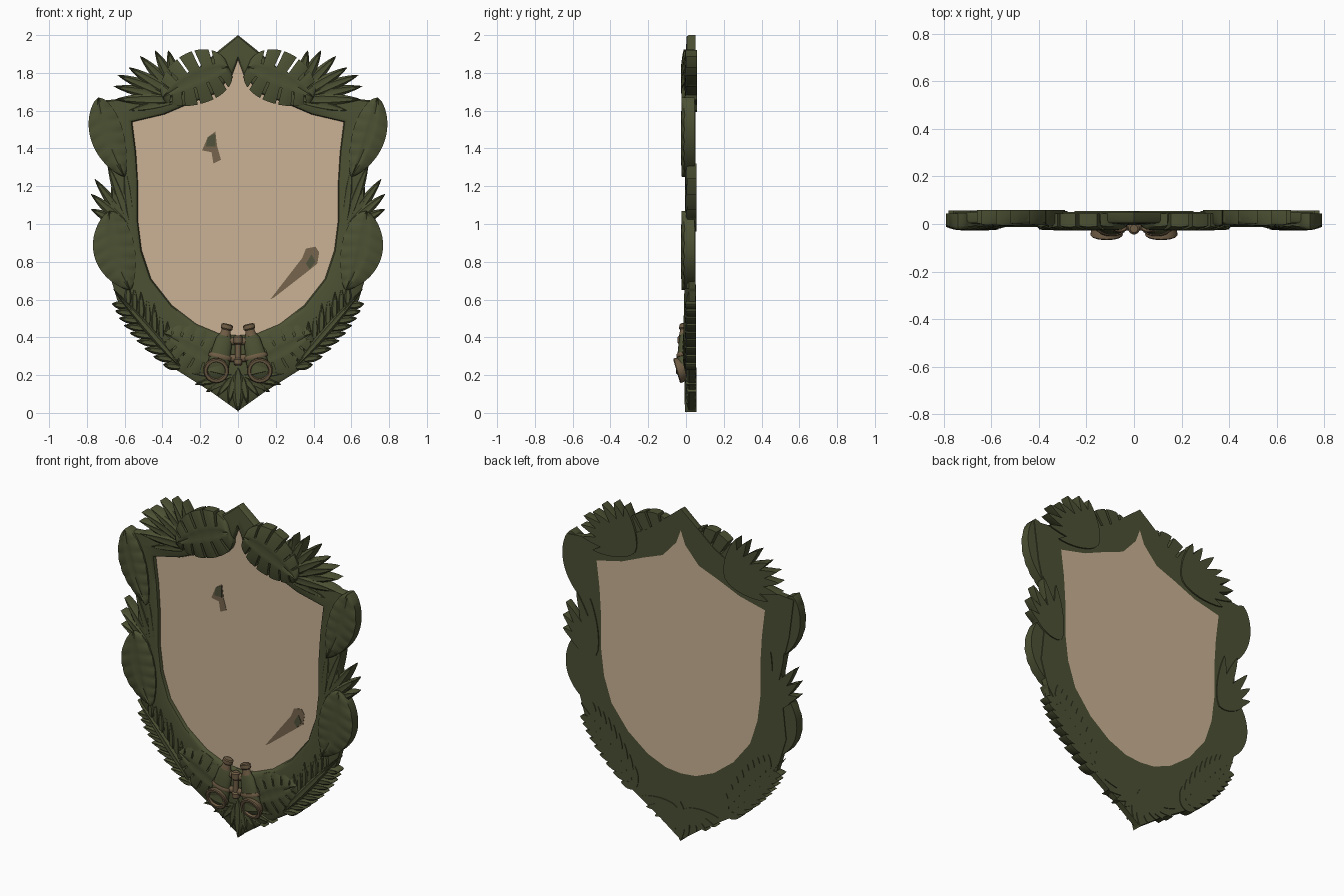
import bpy, bmesh, math
from mathutils import Vector

old = bpy.data.objects.get("Cube")
if old:
    bpy.data.objects.remove(old, do_unlink=True)


def material(name, rgb):
    m = bpy.data.materials.new(name)
    m.use_nodes = True
    m.diffuse_color = (*rgb, 1)
    m.node_tree.nodes["Principled BSDF"].inputs["Base Color"].default_value = (*rgb, 1)
    return m


GREEN = material("leaf_green", (0.072, 0.082, 0.033))
TAN = material("parchment_tan", (0.6, 0.45, 0.3))
BROWN = material("leather_brown", (0.16, 0.11, 0.06))
STAIN = material("stain_brown", (0.18, 0.13, 0.075))
MOSS = material("stain_moss", (0.085, 0.085, 0.045))


def finish(name, bm, mat, angle=40):
    bmesh.ops.recalc_face_normals(bm, faces=bm.faces[:])
    me = bpy.data.meshes.new(name)
    bm.to_mesh(me)
    bm.free()
    ob = bpy.data.objects.new(name, me)
    bpy.context.collection.objects.link(ob)
    me.materials.append(mat)
    bpy.ops.object.select_all(action="DESELECT")
    ob.select_set(True)
    bpy.context.view_layer.objects.active = ob
    bpy.ops.object.shade_smooth_by_angle(angle=math.radians(angle))
    return ob


def mirrored(half):
    # first and last points sit on the centre line
    return half + [(-x, z) for x, z in reversed(half[1:-1])]


def plate(name, outline, front, back, mat):
    bm = bmesh.new()
    face = bm.faces.new([bm.verts.new((x, front, z)) for x, z in outline])
    ext = bmesh.ops.extrude_face_region(bm, geom=[face], use_keep_orig=True)
    for v in ext["geom"]:
        if isinstance(v, bmesh.types.BMVert):
            v.co.y = back
    return finish(name, bm, mat, 20)


# Shield frame: a moulding swept between outer and inner outlines
outer = mirrored([(0, 2), (0.1, 1.92), (0.22, 1.82), (0.38, 1.73), (0.55, 1.67), (0.75, 1.65),
                  (0.72, 1.42), (0.67, 1.22), (0.68, 0.98), (0.7, 0.8), (0.64, 0.6),
                  (0.5, 0.39), (0.33, 0.23), (0.14, 0.11), (0, 0.01)])
inner = mirrored([(0, 1.87), (0.03, 1.79), (0.12, 1.69), (0.25, 1.64), (0.39, 1.58), (0.56, 1.54),
                  (0.54, 1.38), (0.53, 1.22), (0.53, 1.02), (0.51, 0.86), (0.46, 0.71),
                  (0.35, 0.57), (0.22, 0.47), (0.1, 0.42), (0, 0.41)])
bm = bmesh.new()
rings = []
for t, y in ((0, 0.05), (0, 0.015), (0.06, 0.004), (0.5, 0), (0.88, -0.004), (0.97, 0.003), (1, 0.015), (1, 0.05)):
    rings.append([bm.verts.new((a[0] + (b[0] - a[0]) * t, y, a[1] + (b[1] - a[1]) * t))
                  for a, b in zip(outer, inner)])
for a, b in zip(rings, rings[1:] + rings[:1]):
    for i in range(len(a)):
        k = (i + 1) % len(a)
        bm.faces.new((a[i], a[k], b[k], b[i]))
finish("shield_frame", bm, GREEN)

# Parchment panel with stains
plate("panel", inner, 0.02, 0.05, TAN)
plate("upper_stain", [(-0.19, 1.39), (-0.16, 1.46), (-0.12, 1.49), (-0.11, 1.41), (-0.09, 1.34),
                      (-0.13, 1.32), (-0.14, 1.38)], 0.018, 0.021, STAIN)
plate("upper_stain_moss", [(-0.17, 1.41), (-0.16, 1.46), (-0.12, 1.48), (-0.12, 1.41)], 0.016, 0.021, MOSS)
plate("lower_stain", [(0.17, 0.6), (0.34, 0.82), (0.36, 0.87), (0.41, 0.88), (0.43, 0.85),
                      (0.42, 0.79), (0.37, 0.75), (0.19, 0.61)], 0.018, 0.021, STAIN)
plate("lower_stain_moss", [(0.36, 0.79), (0.39, 0.84), (0.41, 0.8), (0.38, 0.76)], 0.016, 0.021, MOSS)


def add_leaf(bm, side, base, tip, width, front, back=0.045, bend=0, slant=(0.3, 0.5),
             veins=0, cuts=0, nu=12, nv=2, dome=0.015):
    """Domed leaf on a grid whose columns follow the slanted side veins."""
    base, tip = Vector(base), Vector(tip)
    d = tip - base
    length = d.length
    d.normalize()
    n = Vector((-d.y, d.x))
    t = bmesh.new()
    grid = []
    for i in range(nu + 1):
        u = i / nu
        w = width * max(0, math.sin(math.pi * u ** 0.75)) ** 0.8
        row = []
        for j in range(-nv, nv + 1):
            v = j / nv
            p = base + d * (length * u + abs(v) * w * (slant[0] + (slant[1] - slant[0]) * u))
            p += n * (v * w + bend * 4 * u * (1 - u))
            y = front + dome * v * v + 0.004 * (2 * u - 1) ** 2 + (0.007 if j == 0 else 0)
            if veins:
                y += 0.005 * abs(v) * (1 - abs(math.sin(math.pi * veins * u)))
            row.append(t.verts.new((p.x * side, y, p.y)))
        grid.append(row)
    for i in range(nu):
        for j in range(2 * nv):
            reach = abs(j + 0.5 - nv) / nv
            if cuts and 2 < i < nu - 3 and i % cuts == 0 and reach > 0.35:
                continue
            t.faces.new((grid[i][j], grid[i + 1][j], grid[i + 1][j + 1], grid[i][j + 1]))
    bmesh.ops.remove_doubles(t, verts=t.verts[:], dist=0.0003)
    ext = bmesh.ops.extrude_face_region(t, geom=t.faces[:], use_keep_orig=True)
    for v in ext["geom"]:
        if isinstance(v, bmesh.types.BMVert):
            v.co.y = back
    bmesh.ops.recalc_face_normals(t, faces=t.faces[:])
    me = bpy.data.meshes.new("scratch")
    t.to_mesh(me)
    t.free()
    bm.from_mesh(me)
    bpy.data.meshes.remove(me)


def leaf_pair(name, leaves, **opts):
    for label, side in (("left", 1), ("right", -1)):
        bm = bmesh.new()
        for base, tip, width, front in leaves:
            add_leaf(bm, side, base, tip, width, front, **opts)
        finish(f"{label}_{name}", bm, GREEN, 45)


def fan(base, tips, width, front):
    return [(base, tip, width, front + 0.003 * (i % 3)) for i, tip in enumerate(tips)]


# Split leaves and broad leaves
split = dict(veins=6, cuts=6, nu=36, nv=6, slant=(-0.35, 0.7))
broad = dict(veins=7, nu=42, nv=5, slant=(0.1, 0.5))
leaf_pair("top_split_leaf", [((0.05, 1.83), (0.4, 1.67), 0.14, -0.028)], bend=0.02, **split)
leaf_pair("bottom_split_leaf", [((0.12, 0.27), (0.39, 0.42), 0.12, -0.018)], **split)
leaf_pair("upper_broad_leaf", [((0.74, 1.67), (0.6, 1.25), 0.088, -0.028)], bend=0.02, **broad)
leaf_pair("lower_broad_leaf", [((0.68, 1.07), (0.57, 0.65), 0.11, -0.028)], bend=0.03, **broad)

# Palm fans
leaf_pair("top_palm", fan((0.3, 1.66), [(0.37, 1.92), (0.44, 1.92), (0.52, 1.89), (0.58, 1.83),
          (0.64, 1.79), (0.66, 1.73), (0.65, 1.66), (0.58, 1.6)], 0.033, -0.012), back=0.058)
leaf_pair("side_palm", fan((0.56, 0.97), [(0.6, 1.3), (0.69, 1.32), (0.76, 1.24), (0.78, 1.16),
          (0.78, 1.08), (0.73, 1.03)], 0.03, -0.008), back=0.056)
leaf_pair("bottom_palm", fan((0.02, 0.2), [(0.05, 0.05), (0.11, 0.09), (0.17, 0.11), (0.23, 0.15),
          (0.25, 0.21)], 0.024, -0.008), back=0.055)
bm = bmesh.new()
add_leaf(bm, 1, (0, 0.24), (0, 0.005), 0.032, -0.012, back=0.055)
finish("bottom_centre_frond", bm, GREEN, 45)

# Feathered fern: leaflets on both sides of a stem
stem_a, stem_b = Vector((0.3, 0.24)), Vector((0.63, 0.62))
along = (stem_b - stem_a).normalized()
across = Vector((along.y, -along.x))
leaflets = [(stem_a, stem_b + along * 0.05, 0.022, -0.016)]
for k in range(9):
    s = k / 8
    root = stem_a.lerp(stem_b, s * 0.85)
    reach = 0.075 + 0.08 * math.sin(math.pi * (0.15 + 0.75 * s))
    for sgn in (1, -1):
        size = reach * (0.75 if sgn > 0 else 1)
        leaflets.append((root, root + along * size * 0.9 + across * sgn * size * 0.75,
                         0.021, -0.01 + 0.003 * (k % 2)))
leaf_pair("fern", leaflets, back=0.054)


def lathe(name, p0, p1, profile, mat, squash=1.0, seg=28):
    """Revolve (fraction, radius) pairs about the line p0-p1."""
    p0, p1 = Vector(p0), Vector(p1)
    q = (p1 - p0).to_track_quat("Z", "Y")
    bm = bmesh.new()
    rings = []
    for t, r in profile:
        ring = []
        for k in range(seg):
            a = 2 * math.pi * k / seg
            off = q @ Vector((r * math.cos(a), r * math.sin(a), 0))
            off.y *= squash
            ring.append(bm.verts.new(p0.lerp(p1, t) + off))
        rings.append(ring)
    for a, b in zip(rings, rings[1:]):
        for k in range(seg):
            bm.faces.new((a[k], a[(k + 1) % seg], b[(k + 1) % seg], b[k]))
    bm.faces.new(rings[0])
    bm.faces.new(rings[-1])
    return finish(name, bm, mat, 35)


# Binoculars
for label, s in (("left", 1), ("right", -1)):
    top, low = Vector((s * 0.055, -0.012, 0.47)), Vector((s * 0.115, -0.022, 0.21))
    lathe(f"{label}_barrel", top.lerp(low, 0.2), low,
          [(0, 0.028), (0.12, 0.043), (0.45, 0.052), (1, 0.062)], GREEN, 0.5)
    lathe(f"{label}_eyepiece", top, top.lerp(low, 0.24),
          [(0, 0.024), (0.08, 0.031), (0.4, 0.031), (0.5, 0.024), (1, 0.03)], BROWN, 0.75)
    lathe(f"{label}_barrel_band", top.lerp(low, 0.62), top.lerp(low, 0.7),
          [(0, 0.058), (0.2, 0.062), (0.8, 0.063), (1, 0.06)], BROWN, 0.52)
    rim = Vector((s * 0.115, -0.05, 0.222))
    facing = Vector((0, -0.96, -0.28))
    lathe(f"{label}_objective_ring", rim - facing * 0.05, rim,
          [(0, 0.05), (0.6, 0.066), (0.9, 0.068), (1, 0.063), (1, 0.049), (0.75, 0.045)], BROWN)
    lathe(f"{label}_lens", rim - facing * 0.016, rim - facing * 0.007,
          [(0, 0.047), (0.5, 0.045), (1, 0.025)], GREEN)
lathe("hinge", (0, -0.02, 0.25), (0, -0.02, 0.41),
      [(0, 0.014), (0.05, 0.022), (0.2, 0.022), (0.25, 0.015), (0.7, 0.015), (0.75, 0.024),
       (0.95, 0.024), (1, 0.016)], BROWN)
for label, z in (("upper", 0.38), ("lower", 0.29)):
    lathe(f"{label}_bridge", (-0.08, -0.012, z), (0.08, -0.012, z), [(0, 0.02), (1, 0.02)], BROWN, 0.8)
